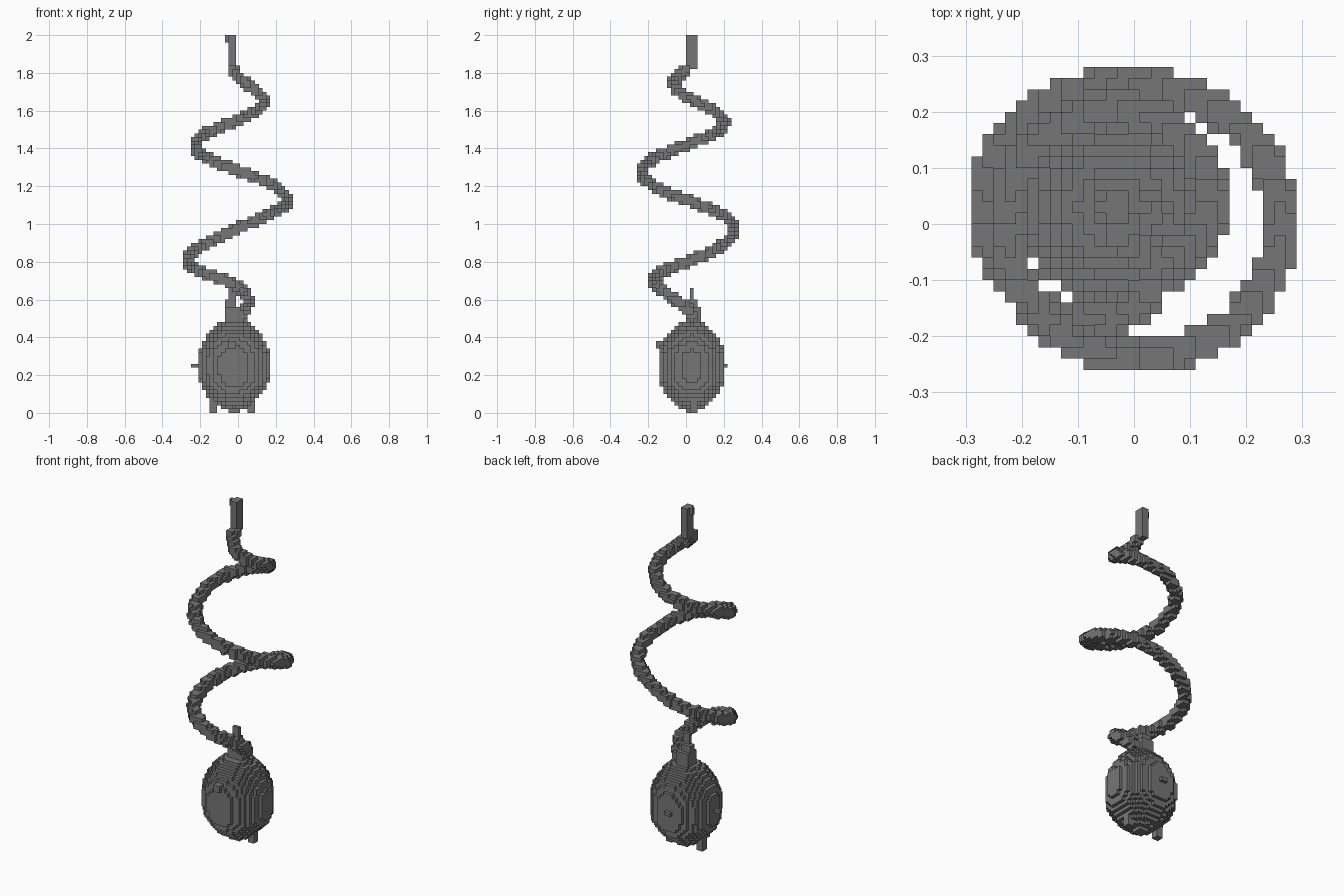
import bpy, bmesh, math
from mathutils import Vector

cube = bpy.data.objects.get("Cube")
if cube:
    bpy.data.objects.remove(cube, do_unlink=True)

S = 0.02                     # block size
AXIS = Vector((-0.03, 0.03, 0))
BODY_AXIS = Vector((-0.021, 0.03, 0))

grey = bpy.data.materials.new("dark grey")
grey.use_nodes = True
grey.diffuse_color = (0.18, 0.18, 0.18, 1)
grey.node_tree.nodes["Principled BSDF"].inputs["Base Color"].default_value = (0.18, 0.18, 0.18, 1)


def centre(c):
    return Vector((c[0] * S, (c[1] + 0.5) * S, (c[2] + 0.5) * S))


def cell(p):
    return round(p[0] / S), math.floor(p[1] / S), math.floor(p[2] / S)


def box(lo, hi):
    """Blocks whose centres lie between two corners."""
    a, b = cell(lo), cell(hi)
    return {(i, j, k) for i in range(a[0], b[0] + 1) for j in range(a[1], b[1] + 1)
            for k in range(a[2], b[2] + 1)
            if all(l <= v <= h for l, v, h in zip(lo, centre((i, j, k)), hi))}


def ball(p, r):
    d = Vector((r, r, r))
    return {c for c in box(p - d, p + d) if (centre(c) - p).length < r}


def spline(a, b, c, d, t):
    return 0.5 * (2 * b + (c - a) * t + (2 * a - 5 * b + 4 * c - d) * t * t
                  + (3 * b - a - 3 * c + d) * t ** 3)


# Round body, slightly flattened front to back, narrowing into a neck
profile = [(0, 0.015), (0.05, 0.1), (0.1, 0.15), (0.15, 0.178), (0.2, 0.19),
           (0.3, 0.19), (0.35, 0.175), (0.4, 0.15), (0.45, 0.105), (0.48, 0.07)]


def body_radius(z):
    for (z0, r0), (z1, r1) in zip(profile, profile[1:]):
        if z0 <= z <= z1:
            return r0 + (r1 - r0) * (z - z0) / (z1 - z0)
    return 0


def in_body(c):
    d = centre(c) - BODY_AXIS
    return math.hypot(d.x, d.y / 0.93) < body_radius(d.z)


body = {c for c in box((-0.25, -0.2, 0), (0.2, 0.25, 0.5)) if in_body(c)}
body |= box((-0.25, 0.02, 0.24), (-0.2, 0.04, 0.26))    # side knob
body |= box((-0.05, 0.18, 0.24), (-0.01, 0.22, 0.26))   # back knob
body |= box((-0.05, -0.16, 0.34), (-0.01, -0.1, 0.38))  # front knob

# Neck with a thin pointed tip
neck = box((-0.07, 0, 0.46), (0.01, 0.08, 0.56))
neck |= box((-0.07, 0.02, 0.56), (-0.01, 0.06, 0.6))
neck |= box((-0.05, 0.02, 0.6), (-0.01, 0.04, 0.66))

# Spiral: height, distance from axis, clockwise quarter turns
turns = [(0.46, 0.0, 0), (0.51, 0.05, 0), (0.56, 0.085, 0.25), (0.6, 0.125, 0.5),
         (0.65, 0.165, 0.8), (0.7, 0.208, 1.12), (0.81, 0.235, 2), (0.98, 0.22, 3.1),
         (1.13, 0.295, 4.08), (1.27, 0.275, 4.85), (1.43, 0.195, 6), (1.55, 0.172, 7.1),
         (1.66, 0.165, 8), (1.74, 0.125, 8.55), (1.78, 0.08, 8.75), (1.82, 0.03, 8.95),
         (1.86, 0.0, 9)]
spiral = set()
STEPS = 40
for n in range(1, len(turns) - 2):
    for s in range(STEPS):
        z, r, q = (spline(*[turns[n + m][i] for m in (-1, 0, 1, 2)], s / STEPS)
                   for i in range(3))
        ang = -q * math.pi / 2
        spiral |= ball(AXIS + Vector((r * math.cos(ang), r * math.sin(ang), z)), 0.032)

# Straight top end with a small lip
stem = box((-0.05, 0, 1.82), (-0.01, 0.06, 2)) | box((-0.07, 0.02, 1.97), (-0.05, 0.04, 2))

# Feet
feet = {name: box((x - 0.02, 0.02, 0), (x + 0.02, 0.06, 0.1))
        for name, x in (("right_foot", -0.13), ("left_foot", 0.07))}

parts = {"body": body, "neck": neck, "spiral": spiral, "stem": stem, **feet}
solid = set().union(*parts.values())
SIDES = [tuple(sgn if a == b else 0 for b in range(3)) for a in range(3) for sgn in (-1, 1)]


def build(name, cells):
    """Skin the outer sides of a set of blocks."""
    bm = bmesh.new()
    for c in cells:
        for side in SIDES:
            if tuple(u + v for u, v in zip(c, side)) in solid:
                continue
            n = Vector(side)
            u = Vector((side[1], side[2], side[0]))
            v = n.cross(u)
            mid = centre(c) + n * S / 2
            bm.faces.new([bm.verts.new(mid + (u * a + v * b) * S / 2)
                          for a, b in ((-1, -1), (1, -1), (1, 1), (-1, 1))])
    bmesh.ops.remove_doubles(bm, verts=bm.verts, dist=S / 100)
    mesh = bpy.data.meshes.new(name)
    bm.to_mesh(mesh)
    bm.free()
    mesh.materials.append(grey)
    bpy.context.collection.objects.link(bpy.data.objects.new(name, mesh))


used = set()
for name, cells in parts.items():
    build(name, cells - used)
    used |= cells
